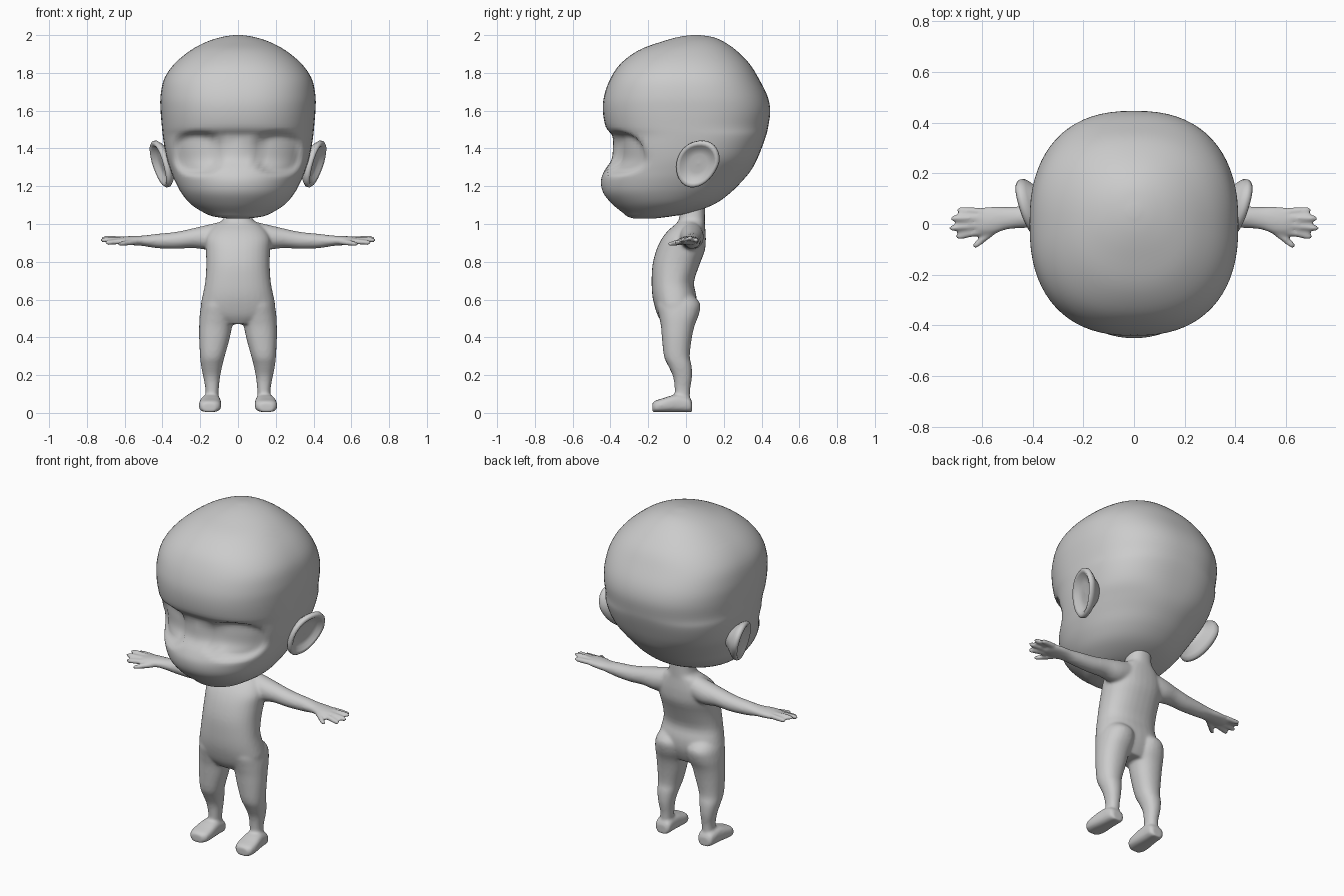
import bpy, bmesh, math
from mathutils import Vector as V

skin = bpy.data.materials.new("grey_clay")
skin.diffuse_color = (0.6, 0.6, 0.6, 1)


def spow(a, n):
    return math.copysign(abs(a) ** (2 / n), a)


def ring(c, u, v, n=2.0, seg=24):
    """Superellipse section around c with half axes u and v."""
    c, u, v = V(c), V(u), V(v)
    return [c + u * spow(math.cos(t), n) + v * spow(math.sin(t), n)
            for t in (2 * math.pi * i / seg for i in range(seg))]


def loft(bm, rings):
    rows = [[bm.verts.new(p) for p in r] for r in rings]
    seg = len(rows[0])
    for a, b in zip(rows, rows[1:]):
        for i in range(seg):
            j = (i + 1) % seg
            bm.faces.new((a[i], a[j], b[j], b[i]))
    for r, k in ((rows[0], 0), (rows[-1], -1)):
        mid = bm.verts.new(sum(rings[k], V()) / seg)
        for i in range(seg):
            bm.faces.new((r[i], r[(i + 1) % seg], mid))


def smooth_rows(rows, steps):
    """Catmull-Rom interpolation of table rows."""
    out = []
    for i in range(len(rows) - 1):
        p = [rows[max(i - 1, 0)], rows[i], rows[i + 1], rows[min(i + 2, len(rows) - 1)]]
        for s in range(steps):
            t = s / steps
            out.append([0.5 * (2 * b + (c - a) * t + (2 * a - 5 * b + 4 * c - d) * t * t
                               + (3 * b - a - 3 * c + d) * t ** 3) for a, b, c, d in zip(*p)])
    return out + [list(rows[-1])]


def finish(bm, name):
    bmesh.ops.recalc_face_normals(bm, faces=bm.faces)
    for f in bm.faces:
        f.smooth = True
    me = bpy.data.meshes.new(name)
    bm.to_mesh(me)
    bm.free()
    me.materials.append(skin)
    ob = bpy.data.objects.new(name, me)
    bpy.context.collection.objects.link(ob)
    return ob


# ---- head: z, half width, front y, back y, squareness
HEAD = [(1.030, .06, -.28, -.16, 2), (1.040, .13, -.31, -.08, 2), (1.060, .18, -.335, .03, 2),
        (1.105, .25, -.39, .15, 2.05), (1.165, .30, -.438, .235, 2.1), (1.23, .335, -.45, .30, 2.1),
        (1.285, .357, -.43, .345, 2.2), (1.34, .375, -.395, .375, 2.4), (1.40, .388, -.387, .40, 2.5),
        (1.465, .398, -.39, .423, 2.5), (1.515, .403, -.425, .435, 2.4), (1.60, .41, -.44, .446, 2.4),
        (1.68, .41, -.433, .43, 2.4), (1.77, .39, -.40, .385, 2.4), (1.85, .335, -.345, .335, 2.3),
        (1.92, .25, -.25, .265, 2.2), (1.965, .165, -.13, .20, 2.1), (1.99, .085, -.04, .14, 2),
        (2.0, .02, .03, .07, 2)]


def dent(p):
    """Press the two eye sockets into the face."""
    if p.y < 0:
        d = (abs(abs(p.x) - .212) / .128) ** 2.6 + (abs(p.z - 1.375) / .115) ** 2.6
        k = min(max((1.2 - d) / .75, 0), 1)
        p.y += .042 * k * k * (3 - 2 * k)
    return p


bm = bmesh.new()
loft(bm, [[dent(p) for p in ring((0, (f + b) / 2, z), (w, 0, 0), (0, (b - f) / 2, 0), n, 72)]
          for z, w, f, b, n in smooth_rows(HEAD, 4)])
finish(bm, "head")

# ---- ears: cupped discs flaring backwards (radius factor, offset along normal)
EAR = [(.05, .0), (.4, -.004), (.66, .002), (.8, .018), (.92, .024), (1, .014), (1, -.002),
       (.88, -.018), (.6, -.045), (.4, -.07)]
for side, label in ((1, "left"), (-1, "right")):
    a, b, nrm = V((.035, .113, .012)), V((.03, .004, .121)), V((.93, -.28, -.23))
    rings = []
    for r, h in EAR:
        pts = []
        for p in ring((0, 0, 0), (r, 0, 0), (0, r, 0), 2.15, 32):
            low = 1 + .14 * min(p.y, 0)
            q = V((.402, .065, 1.32)) + a * (p.x * low + .12 * min(p.y, 0)) + b * p.y + nrm * h
            pts.append(V((q.x * side, q.y, q.z)))
        rings.append(pts)
    bm = bmesh.new()
    loft(bm, rings)
    finish(bm, label + "_ear")

# ---- body: torso, limbs, hands and feet fused into one skin
bm = bmesh.new()
TORSO = [(.47, .10, -.12, .02), (.51, .175, -.147, .04), (.56, .197, -.165, .055),
         (.62, .188, -.178, .055), (.69, .174, -.182, .042), (.78, .168, -.178, .07),
         (.86, .170, -.158, .10), (.92, .172, -.130, .105), (.965, .15, -.095, .103),
         (1.0, .115, -.055, .10), (1.03, .075, -.036, .10), (1.12, .065, -.03, .10)]
loft(bm, [ring((0, (f + b) / 2, z), (w, 0, 0), (0, (b - f) / 2, 0), 2.3, 32)
          for z, w, f, b in smooth_rows(TORSO, 3)])

# z, inner x, outer x, front y, back y
LEG = [(.63, .03, .165, -.13, .03), (.58, .012, .192, -.155, .075), (.52, .012, .203, -.145, .068),
       (.46, .03, .206, -.133, .045), (.39, .045, .206, -.127, .03), (.30, .07, .201, -.117, .02),
       (.25, .083, .196, -.095, .03), (.19, .095, .184, -.068, .032), (.12, .102, .172, -.06, .022),
       (.04, .105, .175, -.06, .02)]
# y, half width, height
FOOT = [(.033, .03, .05), (.02, .047, .075), (-.03, .052, .092), (-.07, .056, .09),
        (-.12, .06, .074), (-.16, .055, .062), (-.178, .035, .05)]
# x, centre y, centre z, half depth, half height
ARM = [(.08, .03, .945, .06, .07), (.16, .03, .93, .064, .066), (.24, .03, .925, .055, .052),
       (.33, .03, .913, .049, .045), (.43, .028, .91, .044, .038), (.50, .023, .911, .045, .028),
       (.55, .016, .912, .054, .025), (.60, .011, .912, .053, .022), (.63, .01, .912, .042, .015)]
# finger base and tip
FINGERS = [((.60, .048, .915), (.70, .056, .914)), ((.61, .024, .919), (.725, .022, .925)),
           ((.61, -.003, .915), (.73, -.018, .915)), ((.60, -.028, .909), (.705, -.052, .9)),
           ((.54, -.015, .906), (.636, -.093, .893))]
for s in (1, -1):
    loft(bm, [ring((s * (i + o) / 2, (f + b) / 2, z), ((o - i) / 2, 0, 0), (0, (b - f) / 2, 0), 2.2)
              for z, i, o, f, b in smooth_rows(LEG, 3)])
    loft(bm, [ring((s * (.142 - .05 * y), y, .004 + h / 2), (w, 0, 0), (0, 0, h / 2), 2.8)
              for y, w, h in smooth_rows(FOOT, 3)])
    loft(bm, [ring((s * x, y, z), (0, d, 0), (0, 0, h))
              for x, y, z, d, h in smooth_rows(ARM, 3)])
    for base, tip in FINGERS:
        p, q = (V((s * c[0], c[1], c[2])) for c in (base, tip))
        d = (q - p).normalized()
        u = d.cross(V((0, 0, 1))).normalized()
        w = u.cross(d)
        loft(bm, [ring(p.lerp(q, t), u * r, w * r, 2, 12) for t, r in
                  ((0, .016), (.5, .015), (.85, .0135), (.95, .010), (1, .004))])
body = finish(bm, "body")
rm = body.modifiers.new("fuse", 'REMESH')
rm.mode, rm.voxel_size, rm.use_smooth_shade = 'VOXEL', .008, True
sm = body.modifiers.new("soften", 'SMOOTH')
sm.factor, sm.iterations = .5, 8
